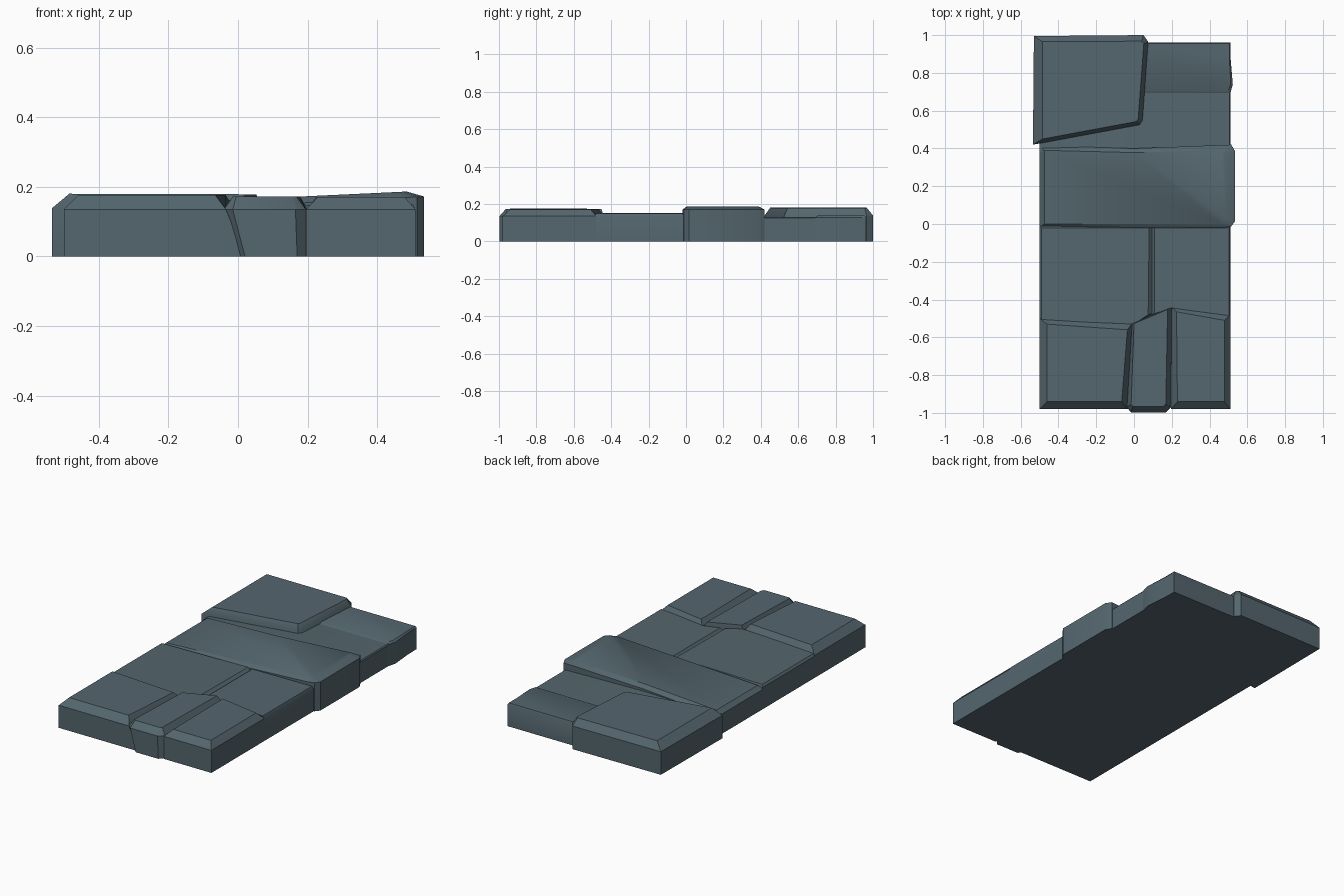
import bpy, bmesh, math

slate = bpy.data.materials.new("slate stone")
slate.diffuse_color = (0.089, 0.133, 0.156, 1)


def height(h, x):
    """A plain number is level; a pair tilts from x = -0.5 to x = 0.5."""
    return h if isinstance(h, (int, float)) else h[0] + (h[1] - h[0]) * (x + 0.5)


def stone(name, outer, inner, shoulder, top, base=None):
    """Slab lofted through base outline, shoulder outline and chamfered top."""
    bm = bmesh.new()
    rings = []
    for outline, h in ((base or outer, 0), (outer, shoulder), (inner, top)):
        rings.append([bm.verts.new((x, y, height(h, x))) for x, y in outline])
    n = len(outer)
    for low, high in zip(rings, rings[1:]):
        for i in range(n):
            j = (i + 1) % n
            bm.faces.new((low[i], low[j], high[j], high[i]))
    bm.faces.new(rings[0][::-1])
    bm.faces.new(rings[-1])
    bmesh.ops.recalc_face_normals(bm, faces=bm.faces)
    mesh = bpy.data.meshes.new(name)
    bm.to_mesh(mesh)
    bm.free()
    mesh.materials.append(slate)
    obj = bpy.data.objects.new(name, mesh)
    bpy.context.collection.objects.link(obj)
    bpy.ops.object.select_all(action='DESELECT')
    obj.select_set(True)
    bpy.context.view_layer.objects.active = obj
    bpy.ops.object.shade_smooth_by_angle(angle=math.radians(32))
    return obj


# Bed that closes the joints between stones
bed = [(-0.49, -0.97), (0.5, -0.97), (0.5, 0.95), (-0.49, 0.95)]
stone("joint_bed", bed, bed, 0.06, 0.125)

# Front row: three chamfered stones
stone("front_left_stone",
      [(-0.5, -0.98), (-0.035, -0.98), (-0.01, -0.525), (-0.5, -0.5)],
      [(-0.46, -0.94), (-0.065, -0.94), (-0.035, -0.56), (-0.46, -0.53)],
      0.135, 0.176,
      base=[(-0.5, -0.98), (0.02, -0.98), (0.0, -0.525), (-0.5, -0.5)])
stone("front_middle_stone",
      [(-0.04, -0.97), (-0.015, -0.997), (0.165, -0.997), (0.195, -0.97),
       (0.2, -0.44), (-0.01, -0.525)],
      [(-0.015, -0.955), (-0.005, -0.965), (0.155, -0.965), (0.168, -0.955),
       (0.178, -0.452), (0.0, -0.527)],
      0.135, 0.172,
      base=[(0.0, -0.97), (0.02, -0.997), (0.17, -0.997), (0.195, -0.97),
            (0.2, -0.44), (0.0, -0.525)])
stone("front_right_stone",
      [(0.195, -0.98), (0.51, -0.98), (0.51, -0.48), (0.2, -0.44)],
      [(0.23, -0.94), (0.478, -0.94), (0.478, -0.51), (0.225, -0.465)],
      0.135, 0.171)

# Second row: two low stones with a narrow joint
stone("second_row_left_stone",
      [(-0.5, -0.51), (0.0, -0.53), (0.1, -0.475), (0.1, -0.01), (-0.5, -0.01)],
      [(-0.49, -0.51), (0.0, -0.53), (0.075, -0.48), (0.08, -0.02), (-0.49, -0.02)],
      0.13, (0.142, 0.157))
stone("second_row_right_stone",
      [(0.095, -0.48), (0.2, -0.445), (0.51, -0.485), (0.51, -0.01), (0.095, -0.01)],
      [(0.108, -0.475), (0.2, -0.445), (0.503, -0.485), (0.503, -0.02), (0.108, -0.02)],
      0.133, (0.142, 0.15))

# Long cross stone, tilted up towards its right end
stone("long_cross_stone",
      [(-0.5, -0.02), (0.47, -0.02), (0.515, -0.012), (0.535, 0.015),
       (0.535, 0.385), (0.515, 0.42), (0.0, 0.4), (-0.5, 0.415)],
      [(-0.475, 0.0), (0.455, 0.0), (0.475, 0.01), (0.485, 0.03),
       (0.485, 0.37), (0.46, 0.392), (0.0, 0.378), (-0.475, 0.39)],
      (0.118, 0.17), (0.14, 0.187))

# Back row: raised left stone, two low ledges on the right
stone("back_left_stone",
      [(-0.535, 0.42), (0.03, 0.525), (0.045, 0.55), (0.075, 0.965),
       (0.05, 1.0), (-0.53, 0.995)],
      [(-0.485, 0.45), (0.015, 0.543), (0.022, 0.555), (0.052, 0.955),
       (0.04, 0.968), (-0.485, 0.965)],
      0.138, (0.18, 0.177))
stone("back_ledge_front",
      [(-0.5, 0.38), (0.51, 0.38), (0.51, 0.7), (-0.5, 0.7)],
      [(-0.49, 0.38), (0.505, 0.38), (0.505, 0.7), (-0.49, 0.7)],
      0.125, 0.131)
stone("back_ledge_rear",
      [(0.0, 0.69), (0.51, 0.69), (0.523, 0.74), (0.512, 0.87), (0.51, 0.96), (0.0, 0.96)],
      [(0.0, 0.71), (0.5, 0.705), (0.512, 0.745), (0.505, 0.87), (0.505, 0.955), (0.0, 0.955)],
      0.129, 0.138)
